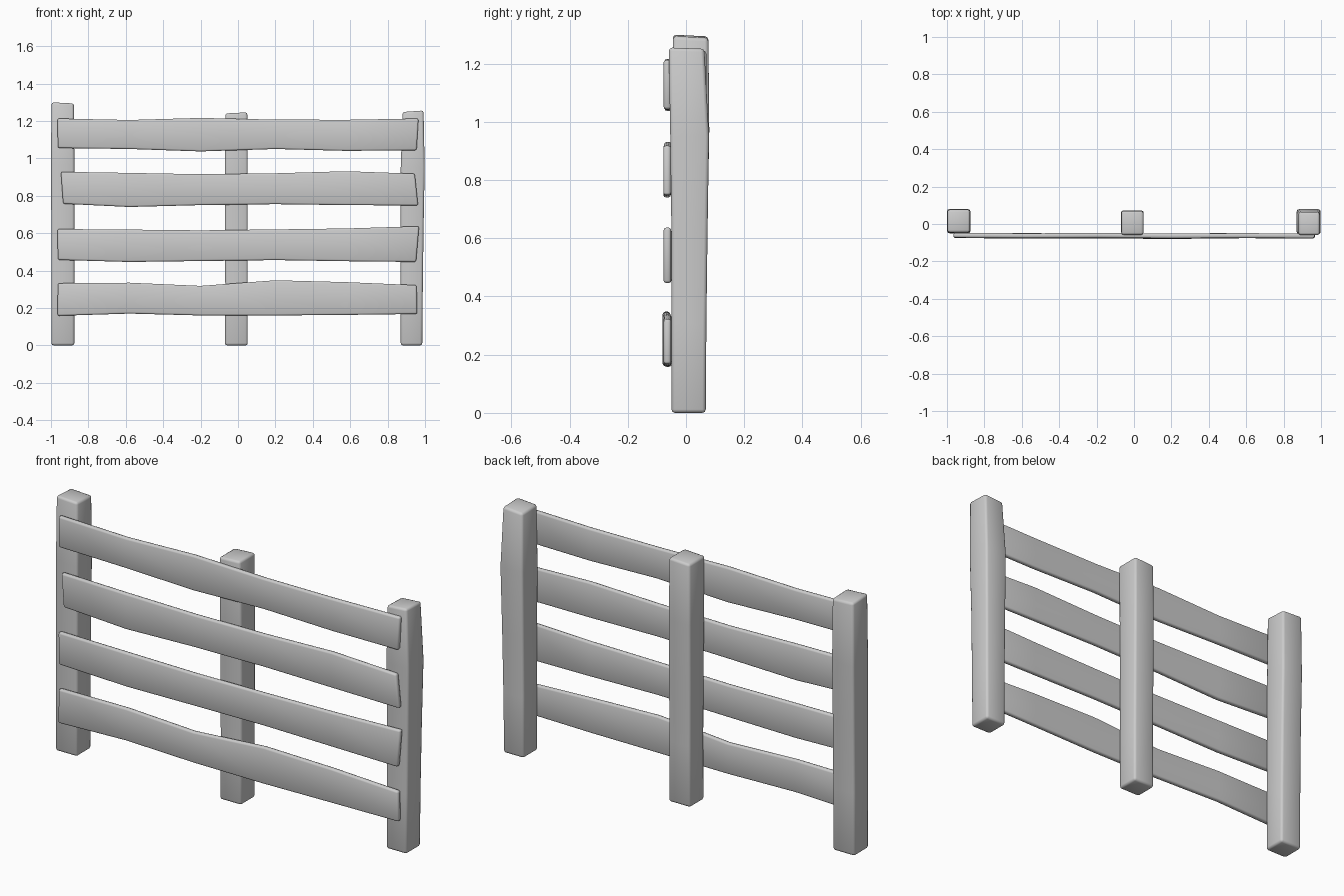
import bpy, bmesh


def loft(name, rings, bevel):
    """Skin a chain of four-point rings, cap the ends and round the edges."""
    bm = bmesh.new()
    loops = [[bm.verts.new(p) for p in ring] for ring in rings]
    for a, b in zip(loops, loops[1:]):
        for i in range(4):
            j = (i + 1) % 4
            bm.faces.new((a[i], a[j], b[j], b[i]))
    bm.faces.new(loops[0][::-1])
    bm.faces.new(loops[-1])
    bmesh.ops.recalc_face_normals(bm, faces=bm.faces)
    mesh = bpy.data.meshes.new(name)
    bm.to_mesh(mesh)
    bm.free()
    obj = bpy.data.objects.new(name, mesh)
    bpy.context.collection.objects.link(obj)
    mod = obj.modifiers.new("rounded_edges", "BEVEL")
    mod.width = bevel
    mod.segments = 2
    mod.limit_method = 'ANGLE'
    mod.angle_limit = 0.8
    for p in mesh.polygons:
        p.use_smooth = True
    return obj


def post(name, sections, tilt_x, tilt_y):
    """Sections are (z, x0, x1, y0, y1); the top ring slopes by the tilts."""
    rings = []
    for k, (z, x0, x1, y0, y1) in enumerate(sections):
        tx, ty = (tilt_x, tilt_y) if k == len(sections) - 1 else (0, 0)
        rings.append([(x0, y0, z - tx - ty), (x1, y0, z + tx - ty),
                      (x1, y1, z + tx + ty), (x0, y1, z - tx + ty)])
    loft(name, rings, 0.012)


def rail(name, ends, tops, bottoms, fronts):
    """Wavy board: ends are x at left top/bottom and right top/bottom."""
    lt, lb, rt, rb = ends
    xs_top = [lt, -0.58, -0.2, 0.2, 0.58, rt]
    xs_bot = [lb, -0.58, -0.2, 0.2, 0.58, rb]
    rings = []
    for xt, xb, t, b, f in zip(xs_top, xs_bot, tops, bottoms, fronts):
        back = f + 0.026
        rings.append([(xb, f, b), (xb, back, b), (xt, back, t), (xt, f, t)])
    loft(name, rings, 0.009)


# Posts, slightly bent
post("left_post", [
    (0.0, -0.998, -0.875, -0.05, 0.068),
    (0.32, -0.998, -0.875, -0.05, 0.07),
    (0.65, -0.998, -0.875, -0.05, 0.074),
    (0.97, -1.0, -0.875, -0.048, 0.08),
    (1.294, -0.997, -0.877, -0.045, 0.077)], -0.003, -0.003)
post("middle_post", [
    (0.0, -0.07, 0.052, -0.05, 0.068),
    (0.31, -0.068, 0.052, -0.05, 0.068),
    (0.62, -0.07, 0.052, -0.05, 0.07),
    (0.93, -0.07, 0.052, -0.053, 0.072),
    (1.243, -0.068, 0.05, -0.058, 0.07)], 0.003, 0.0)
post("right_post", [
    (0.0, 0.87, 0.985, -0.05, 0.068),
    (0.31, 0.87, 0.988, -0.05, 0.07),
    (0.62, 0.87, 0.992, -0.05, 0.074),
    (0.95, 0.87, 0.998, -0.054, 0.079),
    (1.25, 0.88, 0.992, -0.059, 0.063)], 0.004, -0.002)

# Rails, top to bottom
rail("top_rail", (-0.965, -0.963, 0.965, 0.955),
     (1.213, 1.205, 1.216, 1.207, 1.206, 1.213),
     (1.055, 1.05, 1.037, 1.05, 1.04, 1.043),
     (-0.073, -0.076, -0.074, -0.077, -0.075, -0.077))
rail("upper_rail", (-0.947, -0.935, 0.945, 0.963),
     (0.928, 0.922, 0.915, 0.92, 0.931, 0.918),
     (0.757, 0.74, 0.75, 0.755, 0.75, 0.748),
     (-0.075, -0.078, -0.075, -0.076, -0.075, -0.078))
rail("lower_rail", (-0.965, -0.963, 0.968, 0.952),
     (0.622, 0.619, 0.615, 0.62, 0.625, 0.637),
     (0.457, 0.446, 0.451, 0.456, 0.45, 0.446),
     (-0.074, -0.076, -0.076, -0.078, -0.076, -0.077))
rail("bottom_rail", (-0.963, -0.965, 0.955, 0.958),
     (0.332, 0.335, 0.318, 0.348, 0.338, 0.322),
     (0.158, 0.17, 0.16, 0.16, 0.163, 0.168),
     (-0.075, -0.075, -0.077, -0.08, -0.076, -0.077))
